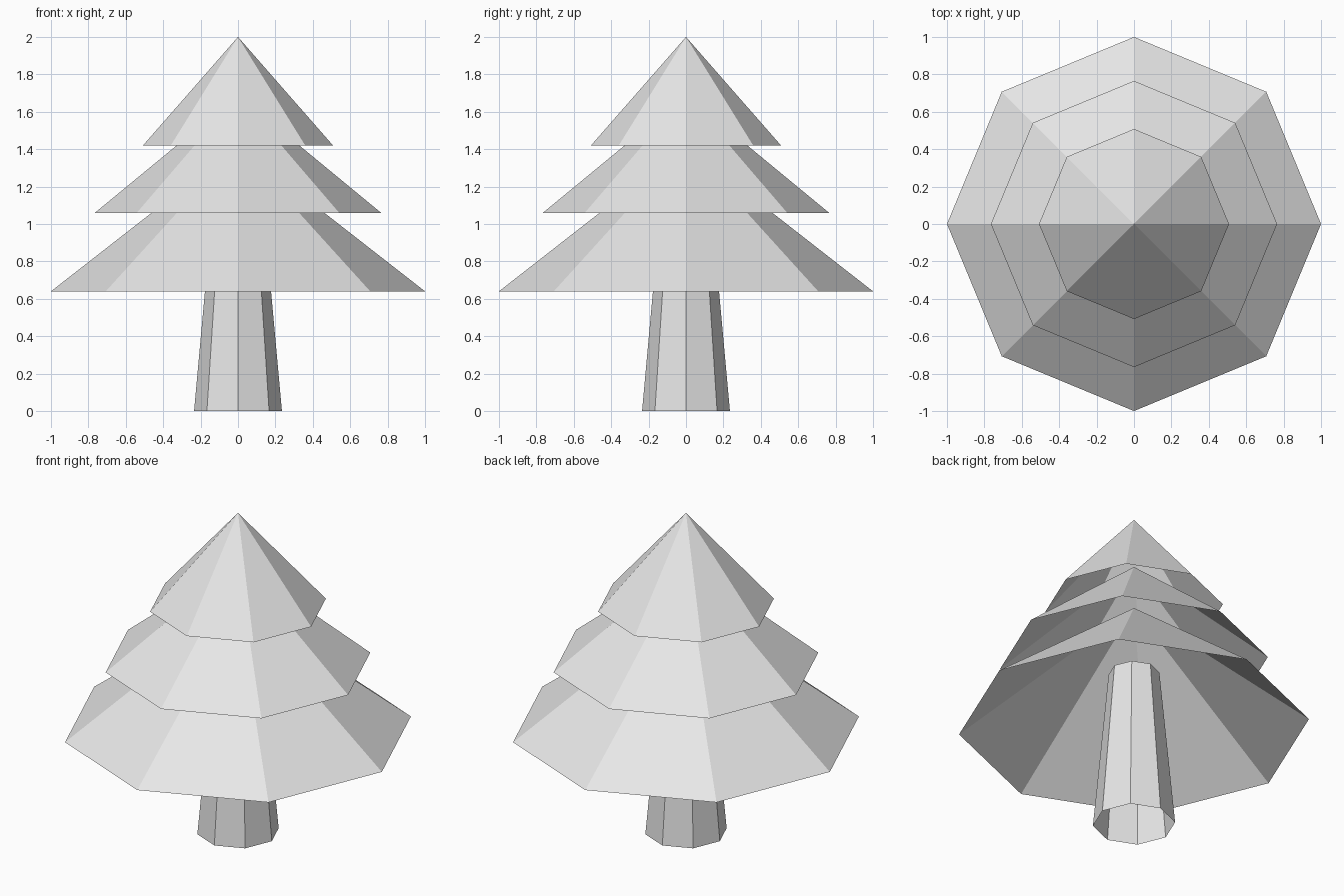
import bpy
import bmesh
import math

if "Cube" in bpy.data.objects:
    bpy.data.objects.remove(bpy.data.objects["Cube"])

SIDES = 8

grey = bpy.data.materials.new("light grey")
grey.diffuse_color = (0.8, 0.8, 0.8, 1.0)
grey.use_nodes = True
grey.node_tree.nodes["Principled BSDF"].inputs["Base Color"].default_value = grey.diffuse_color


def ring(bm, radius, z):
    return [bm.verts.new((radius * math.cos(math.tau * i / SIDES),
                          radius * math.sin(math.tau * i / SIDES), z))
            for i in range(SIDES)]


def open_shell(name, r_bottom, z_bottom, r_top, z_top):
    """Eight-sided shell without caps; a zero top radius makes a point."""
    bm = bmesh.new()
    low = ring(bm, r_bottom, z_bottom)
    if r_top > 0:
        high = ring(bm, r_top, z_top)
    else:
        high = [bm.verts.new((0, 0, z_top))] * SIDES
    for i in range(SIDES):
        j = (i + 1) % SIDES
        corners = [low[i], low[j], high[j]]
        if r_top > 0:
            corners.append(high[i])
        bm.faces.new(corners)
    mesh = bpy.data.meshes.new(name)
    bm.to_mesh(mesh)
    bm.free()
    mesh.materials.append(grey)
    obj = bpy.data.objects.new(name, mesh)
    bpy.context.collection.objects.link(obj)
    return obj


# Tapered trunk, reaching up inside the lowest branches
open_shell("trunk", 0.235, 0.0, 0.145, 0.99)

# Three overlapping hollow tiers of branches: radius, rim height, tip height
tiers = {
    "lower_branches": (1.0, 0.64, 1.42),
    "middle_branches": (0.765, 1.06, 1.69),
    "upper_branches": (0.508, 1.42, 2.0),
}
for name, (radius, rim, tip) in tiers.items():
    open_shell(name, radius, rim, 0.0, tip)
